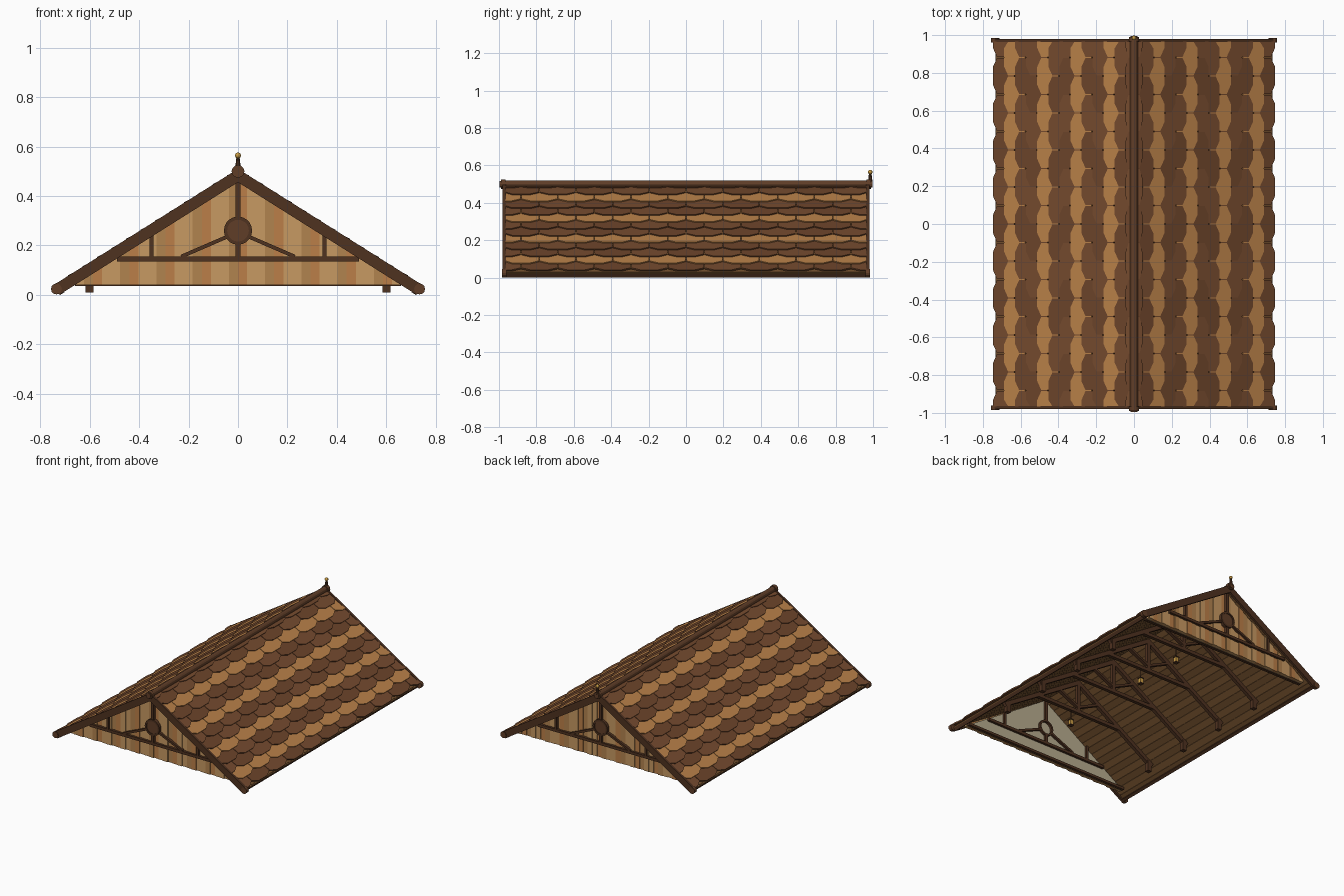
import bpy, bmesh, math
from mathutils import Vector

if "Cube" in bpy.data.objects:
    bpy.data.objects.remove(bpy.data.objects["Cube"])

def mat(name, r, g, b):
    m = bpy.data.materials.new(name)
    m.diffuse_color = [(c / 255) ** 2.2 for c in (r, g, b)] + [1]
    m.use_nodes = True
    m.node_tree.nodes["Principled BSDF"].inputs["Base Color"].default_value = m.diffuse_color
    return m

DARK = mat("dark_timber", 80, 53, 37)
TRIM = mat("trim_timber", 96, 64, 44)
TILE = [mat("tile_brown", 116, 76, 50), mat("tile_umber", 108, 70, 46)]
PALE = mat("tile_tan", 184, 128, 74)
PLANK = [mat("plank_tan", 198, 152, 98), mat("plank_orange", 186, 126, 74), mat("plank_oak", 176, 130, 80)]
DECK = [mat("deck_a", 128, 92, 56), mat("deck_b", 116, 82, 50)]
PLASTER = mat("plaster", 182, 170, 142)
GOLD = mat("brass", 200, 155, 70)

# Roof slope: ridge centre to eave centre
TOP, EX, EZ = 0.483, 0.735, 0.02
L = math.hypot(EX, TOP - EZ)
UX, UZ = EX / L, (EZ - TOP) / L

def slope(s, n, side=1):
    return (side * (UX * s - UZ * n), TOP + UZ * s + UX * n)

def line(x):
    return TOP - (TOP - EZ) / EX * abs(x)

def add_prism(bm, ring_a, ring_b, mi=0):
    a = [bm.verts.new(p) for p in ring_a]
    b = [bm.verts.new(p) for p in ring_b]
    n = len(a)
    faces = [bm.faces.new(a), bm.faces.new(b[::-1])]
    for i in range(n):
        faces.append(bm.faces.new((a[i], b[i], b[(i + 1) % n], a[(i + 1) % n])))
    for f in faces:
        f.material_index = mi

def finish(name, bm, mats):
    bmesh.ops.recalc_face_normals(bm, faces=bm.faces)
    me = bpy.data.meshes.new(name)
    bm.to_mesh(me)
    bm.free()
    ob = bpy.data.objects.new(name, me)
    bpy.context.collection.objects.link(ob)
    for m in mats:
        me.materials.append(m)
    return ob

def extrude(bm, pts, y0, y1, mi=0):
    add_prism(bm, [(x, y0, z) for x, z in pts], [(x, y1, z) for x, z in pts], mi)

def bar(bm, p, q, w, y0, y1, mi=0):
    p, q = Vector(p), Vector(q)
    d = (q - p).normalized() * w / 2
    n = Vector((-d.y, d.x))
    extrude(bm, [p + n, q + n, q - n, p - n], y0, y1, mi)

def disc(bm, c, r, y0, y1, n=16, mi=0):
    extrude(bm, [(c[0] + r * math.cos(math.tau * i / n), c[1] + r * math.sin(math.tau * i / n))
                 for i in range(n)], y0, y1, mi)

def box(bm, x0, x1, y0, y1, z0, z1, mi=0):
    extrude(bm, [(x0, z0), (x1, z0), (x1, z1), (x0, z1)], y0, y1, mi)

# Underside boarding and hexagonal-ended shingles, on both slopes
PITCH, W, YE = 0.0692, 0.196, 0.965
for side, label in ((1, "right"), (-1, "left")):
    bm = bmesh.new()
    n = 18
    for i in range(n):
        bar(bm, slope(L * i / n, -0.004, side), slope(L * (i + 0.94) / n, -0.004, side), 0.012, -YE, YE, i % 2)
    bar(bm, slope(0, 0.001, side), slope(L - 0.01, 0.001, side), 0.01, -YE, YE, 1)
    finish("roof_boarding_" + label, bm, DECK)

    bm = bmesh.new()
    for k in range(13):
        low = L - 0.002 - k * PITCH
        top = max(low - 0.125, 0.0)
        off = 0.5 * (k % 2)
        for j in range(11):
            yc = -0.98 + W * (j + off)
            h = W / 2 - 0.002
            cut = min(0.024, low * 0.4)
            pts = [(yc - h, top), (yc + h, top), (yc + h, low - cut), (yc + h * 0.5, low),
                   (yc - h * 0.5, low), (yc - h, low - cut)]
            pts = [(max(-YE, min(YE, y)), s) for y, s in pts]
            if max(p[0] for p in pts) - min(p[0] for p in pts) < 0.01:
                continue
            rings = []
            for t in (0.0, 0.009):
                ring = []
                for y, s in pts:
                    x, z = slope(s, 0.004 + t + 0.012 * (s - top) / (low - top), side)
                    ring.append((x, y, z))
                rings.append(ring)
            add_prism(bm, rings[0], rings[1], 2 if k % 3 == 1 else (j + k) % 2)
    bmesh.ops.dissolve_degenerate(bm, dist=1e-5, edges=bm.edges)
    finish("shingles_" + label, bm, TILE + [PALE])

    # Eave board along the low edge
    bm = bmesh.new()
    bar(bm, slope(L - 0.022, -0.014, side), slope(L - 0.002, -0.014, side), 0.022, -0.97, 0.97)
    finish("eave_board_" + label, bm, [DARK])

# Gable ends: planks, plaster back, timber frame, barge boards
for e, label in ((-1, "front"), (1, "back")):
    bm = bmesh.new()
    n, half = 36, 0.66
    for i in range(n):
        x0, x1 = -half + 2 * half * i / n, -half + 2 * half * (i + 1) / n
        d = 0.003 * (i * 7 % 3)
        extrude(bm, [(x0, 0.04), (x1, 0.04), (x1, line(x1) - 0.01), (x0, line(x0) - 0.01)],
                e * 0.915, e * (0.933 + d), (i * 5 + i // 4) % 3)
    finish("gable_planks_" + label, bm, PLANK)

    bm = bmesh.new()
    extrude(bm, [(-0.66, 0.042), (0.66, 0.042), (0, line(0) - 0.012)], e * 0.905, e * 0.916)
    finish("gable_lining_" + label, bm, [PLASTER])

    for y0, y1, where in ((0.93, 0.952, "outer"), (0.888, 0.908, "inner")):
        bm = bmesh.new()
        a, b = e * y0, e * y1
        bar(bm, (-0.49, 0.145), (0.49, 0.145), 0.02, a, b)
        bar(bm, (0, 0.145), (0, 0.21), 0.02, a, b)
        bar(bm, (0, 0.31), (0, 0.465), 0.02, a, b)
        for sx in (1, -1):
            bar(bm, (sx * 0.35, 0.15), (sx * 0.35, 0.25), 0.017, a, b)
            bar(bm, (sx * 0.045, 0.235), (sx * 0.23, 0.155), 0.015, a, b)
        if where == "inner":
            bar(bm, (-0.66, 0.046), (0.66, 0.046), 0.018, a, b)
        finish("gable_frame_%s_%s" % (where, label), bm, [DARK])

        # Round rosette ring
        bm = bmesh.new()
        N, ri, ro = 20, 0.044, 0.057
        for i in range(N):
            t0, t1 = math.tau * i / N, math.tau * (i + 1) / N
            extrude(bm, [(r * math.cos(t), 0.26 + r * math.sin(t))
                         for r, t in ((ri, t0), (ro, t0), (ro, t1), (ri, t1))], a, e * (y1 + 0.005))
        if where == "outer":
            disc(bm, (0, 0.26), 0.045, a, b, 20, 1)
        finish("rosette_%s_%s" % (where, label), bm, [DARK, TRIM])

    bm = bmesh.new()
    for sx in (1, -1):
        bar(bm, (0, TOP), slope(L, 0, sx), 0.046, e * 0.963, e * 0.98)
        disc(bm, (sx * 0.735, 0.024), 0.022, e * 0.961, e * 0.985, 12, 1)
    finish("barge_boards_" + label, bm, [DARK, TRIM])

# Ridge pole with end knobs
bm = bmesh.new()
disc(bm, (0, 0.5), 0.02, -0.985, 0.985, 12)
for e in (-1, 1):
    disc(bm, (0, 0.5), 0.026, e * 0.965, e * 0.99, 12)
    disc(bm, (0, 0.5), 0.018, e * 0.985, e * 0.996, 12)
finish("ridge_pole", bm, [TRIM])

# Finial on the back gable
bpy.ops.mesh.primitive_cone_add(vertices=10, radius1=0.013, radius2=0.006, depth=0.06, location=(0, 0.985, 0.535))
bpy.context.object.name = "finial_post"
bpy.context.object.data.materials.append(DARK)
bpy.ops.mesh.primitive_uv_sphere_add(segments=12, ring_count=8, radius=0.012, location=(0, 0.985, 0.564))
bpy.context.object.name = "finial_ball"
bpy.context.object.data.materials.append(GOLD)

# Interior trusses
trusses = (-0.57, -0.215, 0.14, 0.5)
for i, y in enumerate(trusses):
    bm = bmesh.new()
    a, b = y - 0.012, y + 0.012
    for sx in (1, -1):
        bar(bm, slope(0, -0.024, sx), slope(0.755, -0.024, sx), 0.028, a, b)
        box(bm, sx * 0.585, sx * 0.617, y - 0.015, y + 0.015, 0.01, 0.085)
        bar(bm, (0, 0.27), (sx * 0.17, 0.35), 0.016, a, b)
    bar(bm, (-0.36, 0.235), (0.36, 0.235), 0.024, a, b)
    bar(bm, (0, 0.235), (0, 0.46), 0.024, a, b)
    finish("truss_%d" % (i + 1), bm, [DARK])

# Hanging lanterns
for i in (0, 2, 3):
    y, x = trusses[i], 0.06
    bm = bmesh.new()
    box(bm, x - 0.002, x + 0.002, y - 0.002, y + 0.002, 0.155, 0.23, 1)
    box(bm, x - 0.012, x + 0.012, y - 0.012, y + 0.012, 0.118, 0.15)
    box(bm, x - 0.015, x + 0.015, y - 0.015, y + 0.015, 0.15, 0.157, 1)
    box(bm, x - 0.015, x + 0.015, y - 0.015, y + 0.015, 0.112, 0.118, 1)
    finish("lantern_%d" % (i + 1), bm, [GOLD, DARK])
